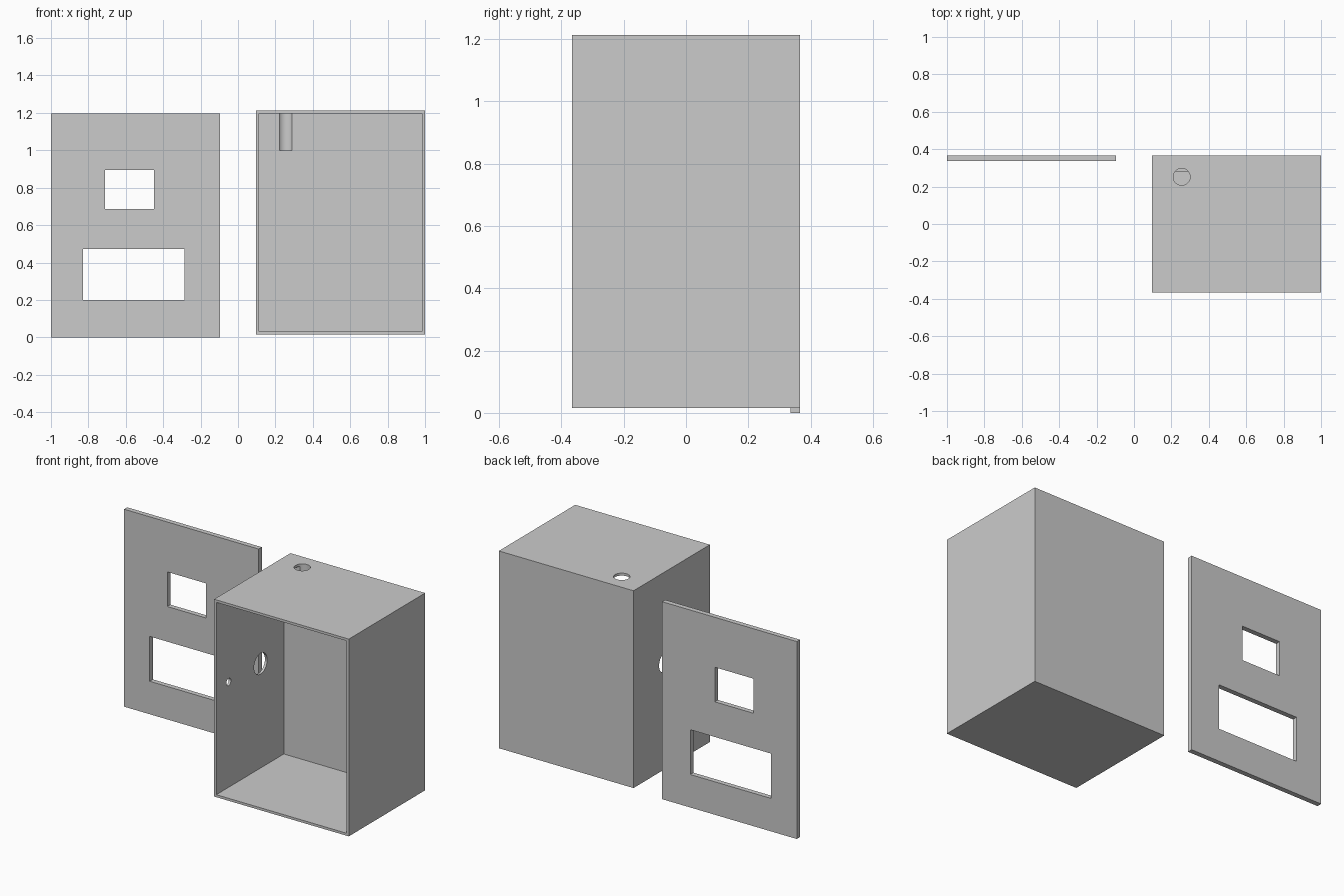
import bpy
from math import radians

if "Cube" in bpy.data.objects:
    bpy.data.objects.remove(bpy.data.objects["Cube"])


def block(name, lo, hi):
    """Axis-aligned box between two corners."""
    mid = [(a + b) / 2 for a, b in zip(lo, hi)]
    bpy.ops.mesh.primitive_cube_add(size=1, location=mid)
    ob = bpy.context.object
    ob.name = name
    ob.scale = [b - a for a, b in zip(lo, hi)]
    bpy.ops.object.transform_apply(location=False, rotation=False, scale=True)
    return ob


def rod(name, centre, radius, depth, rot=(0, 0, 0)):
    bpy.ops.mesh.primitive_cylinder_add(vertices=64, radius=radius, depth=depth,
                                        location=centre, rotation=rot)
    ob = bpy.context.object
    ob.name = name
    return ob


def cut(target, cutters):
    """Subtract each cutter, apply, and remove the cutter."""
    for c in cutters:
        c.hide_render = True
        mod = target.modifiers.new("cut", 'BOOLEAN')
        mod.operation = 'DIFFERENCE'
        mod.solver = 'EXACT'
        mod.object = c
        bpy.ops.object.select_all(action='DESELECT')
        target.select_set(True)
        bpy.context.view_layer.objects.active = target
        bpy.ops.object.modifier_apply(modifier=mod.name)
        bpy.data.objects.remove(c, do_unlink=True)


# Loose front panel with two rectangular windows
panel = block("front_panel", (-1, 0.336, 0), (-0.096, 0.366, 1.198))
cut(panel, [
    block("upper_window", (-0.71, 0.2, 0.685), (-0.45, 0.5, 0.895)),
    block("lower_window", (-0.828, 0.2, 0.2), (-0.285, 0.5, 0.472)),
])

# Open-fronted case: thin walls, thick back
case = block("case", (0.096, -0.366, 0.016), (1, 0.366, 1.213))
side = (0, radians(90), 0)
cut(case, [
    block("cavity", (0.111, -0.6, 0.031), (0.985, 0.281, 1.198)),
    # top hole, which also leaves a groove in the back wall
    rod("top_hole", (0.255, 0.252, 1.15), 0.045, 0.3),
    # large and small holes in the left wall
    rod("large_side_hole", (0.1, 0.058, 0.664), 0.063, 0.1, side),
    rod("small_side_hole", (0.1, -0.248, 0.67), 0.022, 0.1, side),
])
bpy.ops.object.shade_smooth_by_angle(angle=radians(30))
